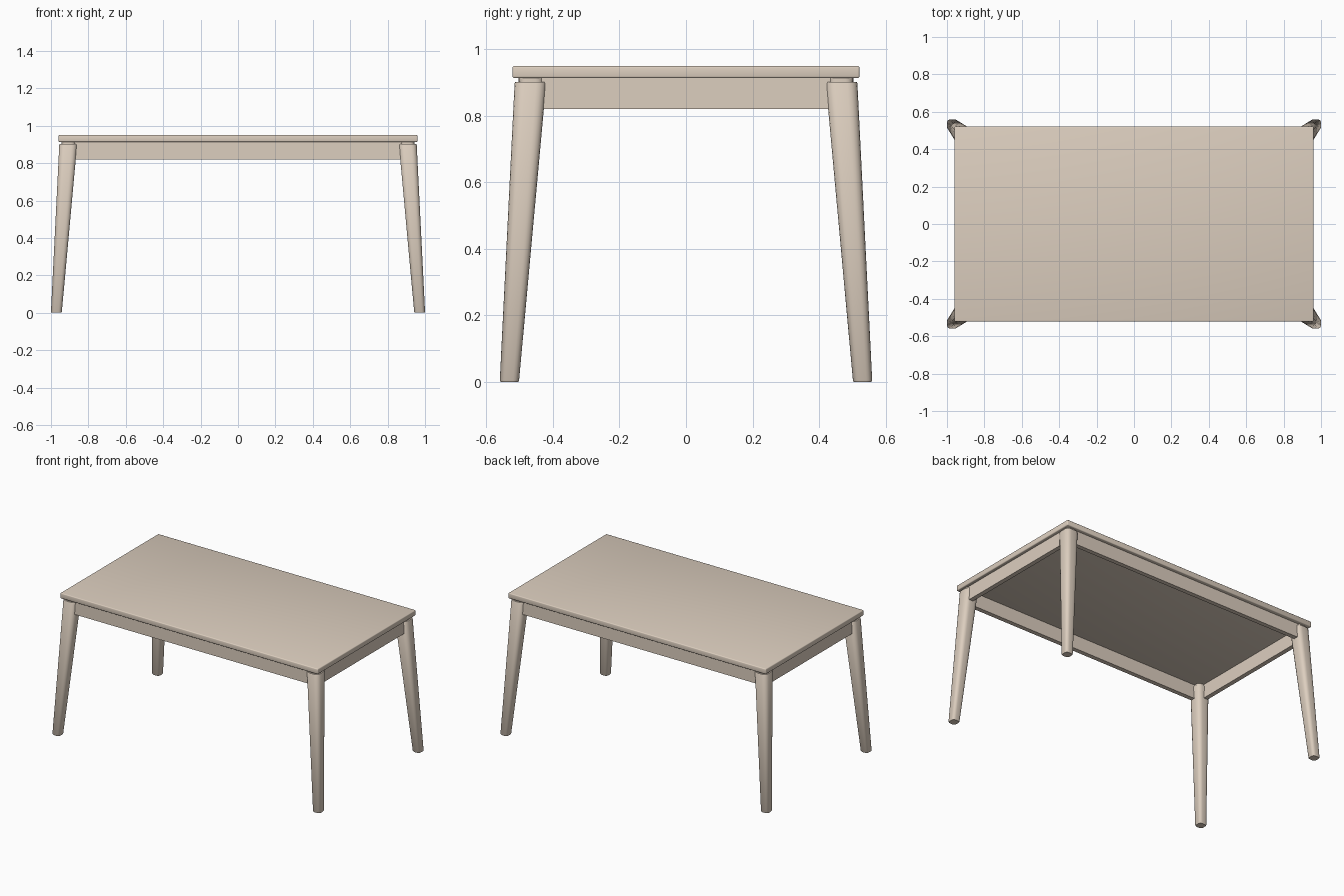
import bpy, bmesh, math

if "Cube" in bpy.data.objects:
    bpy.data.objects.remove(bpy.data.objects["Cube"])

wood = bpy.data.materials.new("pale_wood")
wood.diffuse_color = (0.72, 0.62, 0.52, 1)
wood.use_nodes = True
wood.node_tree.nodes["Principled BSDF"].inputs["Base Color"].default_value = wood.diffuse_color


def finish(name, bm):
    """Turn a bmesh into a smooth-shaded wooden object."""
    bmesh.ops.recalc_face_normals(bm, faces=bm.faces)
    mesh = bpy.data.meshes.new(name)
    bm.to_mesh(mesh)
    bm.free()
    mesh.materials.append(wood)
    obj = bpy.data.objects.new(name, mesh)
    bpy.context.collection.objects.link(obj)
    bpy.ops.object.select_all(action='DESELECT')
    obj.select_set(True)
    bpy.context.view_layer.objects.active = obj
    bpy.ops.object.shade_smooth_by_angle(angle=math.radians(40))
    return obj


def box(name, lo, hi, bevel=0.0):
    bm = bmesh.new()
    bmesh.ops.create_cube(bm, size=1)
    for v in bm.verts:
        v.co = [(a + b) / 2 + c * (b - a) for a, b, c in zip(lo, hi, v.co)]
    if bevel:
        bmesh.ops.bevel(bm, geom=bm.edges[:], offset=bevel, segments=3,
                        profile=0.5, affect='EDGES')
    return finish(name, bm)


def rounded_square(cx, cy, width, z, steps=4):
    """Points of a square section with generously rounded corners."""
    r = width * 0.32
    k = width / 2 - r
    pts = []
    for q in range(4):
        mid = math.radians(45 + 90 * q)
        ox = math.copysign(k, math.cos(mid))
        oy = math.copysign(k, math.sin(mid))
        for i in range(steps + 1):
            a = math.radians(90 * q + 90 * i / steps)
            pts.append((cx + ox + r * math.cos(a), cy + oy + r * math.sin(a), z))
    return pts


def loft(name, sections):
    bm = bmesh.new()
    rings = [[bm.verts.new(p) for p in s] for s in sections]
    for a, b in zip(rings, rings[1:]):
        n = len(a)
        for i in range(n):
            bm.faces.new((a[i], a[(i + 1) % n], b[(i + 1) % n], b[i]))
    bm.faces.new(rings[0])
    bm.faces.new(rings[-1])
    return finish(name, bm)


# Table top with softened edges
box("table_top", (-0.96, -0.522, 0.913), (0.96, 0.522, 0.95), 0.006)

# Splayed tapered legs, each with a small spacer under the top
for side, sx in (("left", -1), ("right", 1)):
    for end, sy in (("front", -1), ("back", 1)):
        loft(f"{end}_{side}_leg", [
            rounded_square(sx * 0.971, sy * 0.531, 0.053, 0.0),
            rounded_square(sx * 0.971, sy * 0.531, 0.058, 0.004),
            rounded_square(sx * 0.908, sy * 0.468, 0.095, 0.897),
            rounded_square(sx * 0.908, sy * 0.468, 0.090, 0.902)])
        loft(f"{end}_{side}_leg_spacer", [
            rounded_square(sx * 0.906, sy * 0.466, 0.075, 0.895),
            rounded_square(sx * 0.906, sy * 0.466, 0.075, 0.914)])

# Apron rails between the legs
for name, s in (("front_apron", -1), ("back_apron", 1)):
    y = sorted((s * 0.468, s * 0.498))
    box(name, (-0.875, y[0], 0.82), (0.875, y[1], 0.914))
for name, s in (("left_apron", -1), ("right_apron", 1)):
    x = sorted((s * 0.908, s * 0.938))
    box(name, (x[0], -0.435, 0.82), (x[1], 0.435, 0.914))
